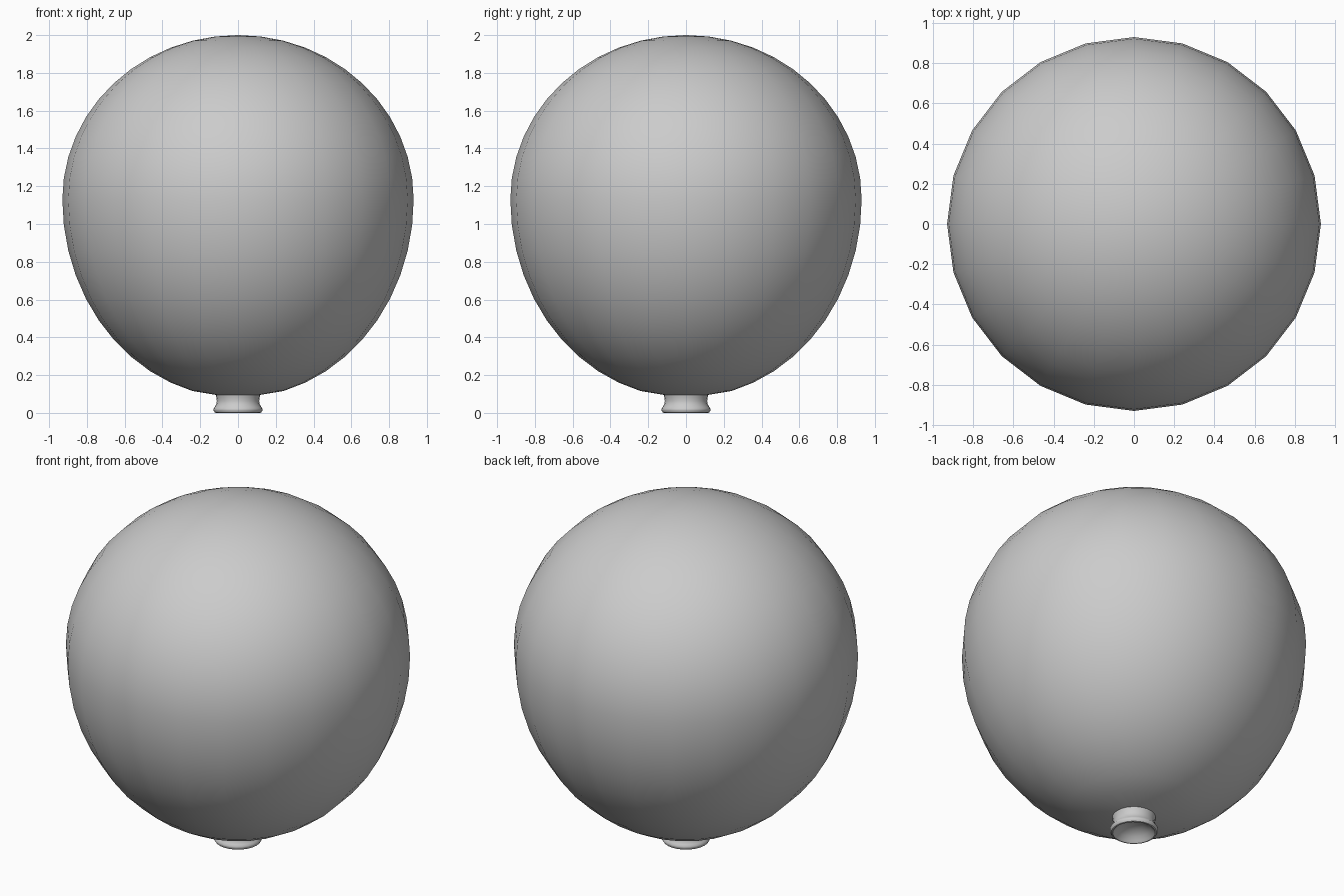
import bpy, bmesh
from math import sin, cos, pi, radians

if "Cube" in bpy.data.objects:
    bpy.data.objects.remove(bpy.data.objects["Cube"])

SIDES = 24


def lathe(name, profile):
    """Spin an (r, z) profile about z; r = 0 makes a pole."""
    bm = bmesh.new()
    rings = []
    for r, z in profile:
        if r < 1e-5:
            rings.append([bm.verts.new((0, 0, z))] * SIDES)
        else:
            rings.append([bm.verts.new((r * cos(2 * pi * i / SIDES), r * sin(2 * pi * i / SIDES), z))
                          for i in range(SIDES)])
    for low, high in zip(rings, rings[1:]):
        for i in range(SIDES):
            j = (i + 1) % SIDES
            bm.faces.new(list(dict.fromkeys((low[i], low[j], high[j], high[i]))))
    mesh = bpy.data.meshes.new(name)
    bm.to_mesh(mesh)
    bm.free()
    obj = bpy.data.objects.new(name, mesh)
    bpy.context.collection.objects.link(obj)
    bpy.ops.object.select_all(action='DESELECT')
    obj.select_set(True)
    bpy.context.view_layer.objects.active = obj
    bpy.ops.object.shade_smooth_by_angle(angle=radians(40))
    return obj


# Inflated body: longer half-ellipse below the widest ring, shorter one above
WIDE, MID = 0.93, 1.13
body = [(0.115, 0.095)]
for k in range(-10, 13):
    a = k * pi / 24
    height = 0.87 if k >= 0 else 1.05
    body.append((WIDE * cos(a) if k < 12 else 0, MID + height * sin(a)))
lathe("balloon_body", body)

# Neck with a rolled lip and a hollow mouth
neck = [(0, 0.06), (0.05, 0.052), (0.09, 0.03), (0.105, 0.012), (0.115, 0.002),
        (0.123, 0.004), (0.13, 0.015), (0.13, 0.024), (0.123, 0.033), (0.115, 0.048),
        (0.112, 0.065), (0.115, 0.085), (0.118, 0.1)]
lathe("balloon_neck", [(r, z - 0.002) for r, z in neck])
